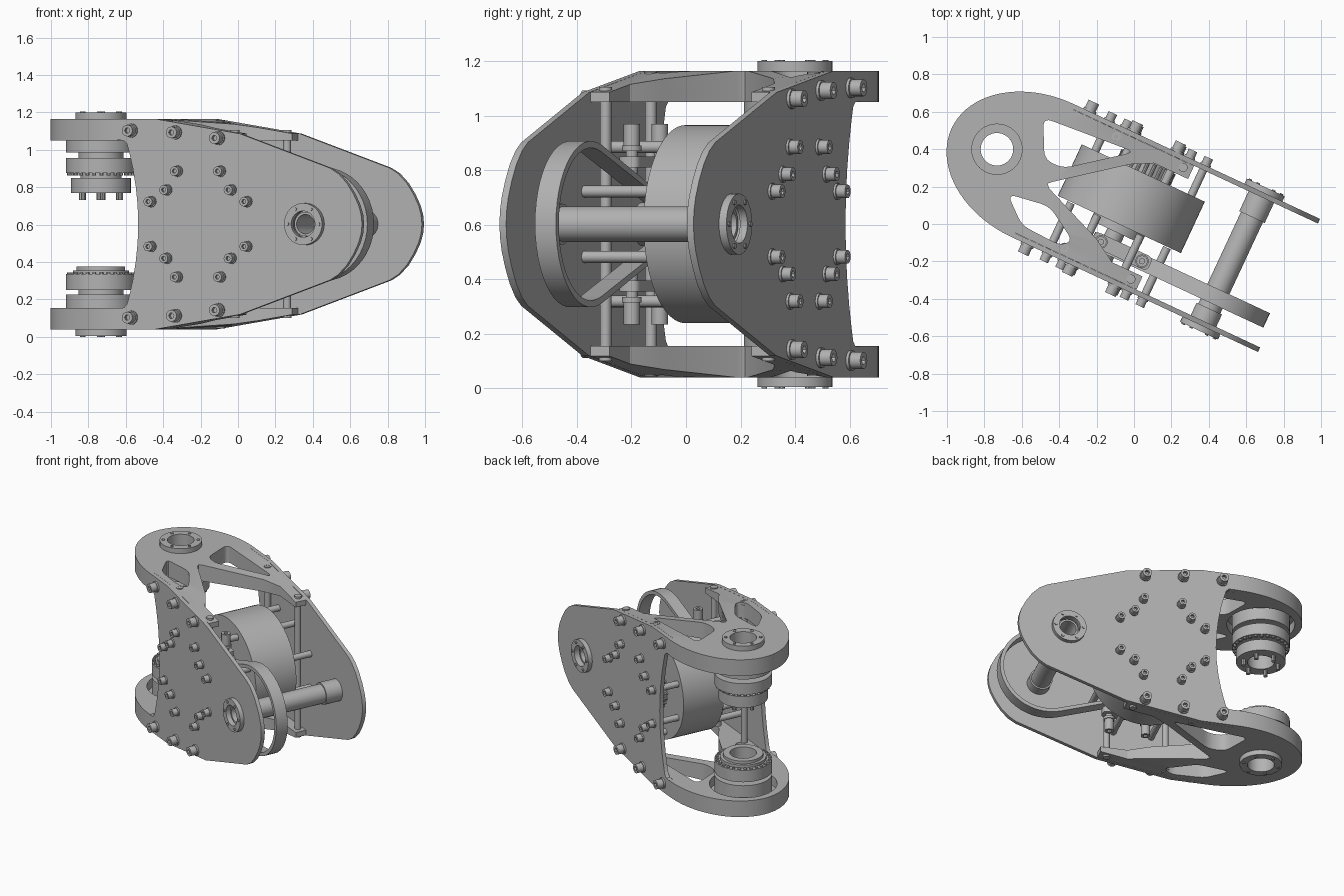
import bpy, bmesh, math
from mathutils import Vector

cube = bpy.data.objects.get("Cube")
if cube:
    bpy.data.objects.remove(cube, do_unlink=True)

grey = bpy.data.materials.new("machined_grey")
grey.use_nodes = True
grey.diffuse_color = (0.45, 0.45, 0.45, 1)
grey.node_tree.nodes["Principled BSDF"].inputs["Base Color"].default_value = (0.45, 0.45, 0.45, 1)

MID = 0.6025            # mirror height
TURN = math.radians(-25)
FRONT, BACK = (-0.34, -0.313), (0.445, 0.418)   # plate outer and inner faces


def circle(c, r, n=40):
    return [(c[0] + r * math.cos(2 * math.pi * i / n), c[1] + r * math.sin(2 * math.pi * i / n))
            for i in range(n)]


def rounded(points, r, steps=5):
    """Round the corners of a closed polygon with short quadratic curves."""
    out = []
    for i, p in enumerate(points):
        p = Vector(p)
        a, b = Vector(points[i - 1]) - p, Vector(points[(i + 1) % len(points)]) - p
        a = p + a.normalized() * min(r, a.length * 0.45)
        b = p + b.normalized() * min(r, b.length * 0.45)
        for s in range(steps + 1):
            t = s / steps
            out.append(tuple(a * (1 - t) ** 2 + p * 2 * t * (1 - t) + b * t * t))
    return out


def solid(bm, loops, d0, d1, axis="z"):
    """Extrude an outline (with holes) from d0 to d1 along z or along v."""
    edges = []
    for loop in loops:
        vs = [bm.verts.new((a, d0, b) if axis == "v" else (a, b, d0)) for a, b in loop]
        edges += [bm.edges.new((vs[i - 1], vs[i])) for i in range(len(vs))]
    normal = (0, 1, 0) if axis == "v" else (0, 0, 1)
    fill = bmesh.ops.triangle_fill(bm, edges=edges, use_beauty=True, normal=normal)
    faces = [g for g in fill["geom"] if isinstance(g, bmesh.types.BMFace)]
    ext = bmesh.ops.extrude_face_region(bm, geom=faces, use_keep_orig=True)
    moved = [g for g in ext["geom"] if isinstance(g, bmesh.types.BMVert)]
    bmesh.ops.translate(bm, verts=moved, vec=Vector(normal) * (d1 - d0))


def finish(name, bm, flip=False):
    if flip:
        for v in bm.verts:
            v.co.z = 2 * MID - v.co.z
    bmesh.ops.recalc_face_normals(bm, faces=bm.faces)
    for f in bm.faces:
        f.smooth = True
    for e in bm.edges:
        e.smooth = len(e.link_faces) == 2 and e.calc_face_angle(0) < 0.55
    mesh = bpy.data.meshes.new(name)
    bm.to_mesh(mesh)
    bm.free()
    mesh.materials.append(grey)
    ob = bpy.data.objects.new(name, mesh)
    ob.rotation_euler.z = TURN
    bpy.context.collection.objects.link(ob)
    return ob


def part(name, loops, d0, d1, axis="z", flip=False):
    bm = bmesh.new()
    solid(bm, loops, d0, d1, axis)
    return finish(name, bm, flip)


def bolt(bm, c, base, out, axis="v", r=0.03, h=0.05):
    """Socket head bolt: washer, head base and hollow hexagon top."""
    solid(bm, [circle(c, r * 1.2, 20)], base, base + out * h * 0.2, axis)
    solid(bm, [circle(c, r, 20)], base + out * h * 0.2, base + out * h * 0.6, axis)
    solid(bm, [circle(c, r, 20), circle(c, r * 0.5, 6)], base + out * h * 0.6, base + out * h, axis)


# Side plates
HUB = (0.556, MID)
upper = [(-0.43 - 0.07 * (z / 0.44) ** 2, z) for z in (0.1, 0.2, 0.3, 0.38, 0.43)]
upper += [(-0.515, 0.447), (-0.555, 0.45), (-0.555, 0.5625), (-0.33, 0.5625), (0.17, 0.483),
          (0.70, 0.30), (0.75, 0.27), (0.80, 0.22), (0.84, 0.16), (0.87, 0.10), (0.885, 0.05)]
outline = [(-0.43, 0)] + upper + [(0.89, 0)] + [(u, -z) for u, z in reversed(upper)]
outline = [(u, MID + z) for u, z in outline]

MOTOR = -0.07
ring_bolts = [(0.127, 0.283), (0.283, 0.12)]
signs = [(1, 1), (1, -1), (-1, 1), (-1, -1)]
standoffs = [(MOTOR + a * u, MID + b * z) for u, z in ring_bolts for a, b in signs]
inner_bolts = [(MOTOR + a * 0.19, MID + b * 0.183) for a, b in signs]
edge_bolts = [(u, MID + b * z) for u, z in [(-0.47, 0.5), (-0.21, 0.49), (0.044, 0.46)] for b in (1, -1)]

for side, (outer, inner), out in (("front", FRONT, -1), ("back", BACK, 1)):
    part(side + "_plate", [outline, circle(HUB, 0.075)], inner, outer, "v")
    bm = bmesh.new()
    for c in standoffs + inner_bolts:
        bolt(bm, c, outer, out, r=0.025, h=0.045)
    for c in edge_bolts:
        bolt(bm, c, outer, out, r=0.031, h=0.055)
    finish(side + "_plate_bolts", bm)
    # Shaft flange with its small screws
    bm = bmesh.new()
    solid(bm, [circle(HUB, 0.112), circle(HUB, 0.07)], outer, outer + out * 0.03, "v")
    for c in circle(HUB, 0.092, 6):
        solid(bm, [circle(c, 0.01, 10)], outer, outer + out * 0.036, "v")
    finish(side + "_shaft_flange", bm)
    # Rods between motor and plate
    bm = bmesh.new()
    for c in standoffs:
        solid(bm, [circle(c, 0.022, 16)], -0.04 if out < 0 else 0.26, inner, "v")
    finish(side + "_standoffs", bm)

# Cross shaft
part("cross_shaft", [circle(HUB, 0.065), circle(HUB, 0.052)], -0.34, 0.44, "v")
for name, d0, d1 in (("front_shaft_collar", -0.313, -0.24), ("back_shaft_collar", 0.30, 0.418)):
    part(name, [circle(HUB, 0.075), circle(HUB, 0.06)], d0, d1, "v")

# Motor
AXIS = (MOTOR, MID)
bm = bmesh.new()
solid(bm, [circle(AXIS, 0.363, 72)], -0.035, 0.268, "v")
solid(bm, [circle(AXIS, 0.15)], -0.08, -0.035, "v")
solid(bm, [circle(AXIS, 0.05)], -0.25, -0.08, "v")
solid(bm, [circle(AXIS, 0.15)], 0.268, 0.34, "v")
for i in range(24):
    a = 2 * math.pi * i / 24
    solid(bm, [circle((MOTOR + 0.15 * math.cos(a), MID + 0.15 * math.sin(a)), 0.01, 8)], 0.268, 0.335, "v")
finish("motor", bm)
part("small_pulley", [circle(AXIS, 0.08)], -0.21, -0.125, "v")


# Drive belt around the small and the large pulley
def belt(small, large, n=28):
    lean = math.acos((large - small) / (HUB[0] - MOTOR))
    pts = []
    for c, r, a0, a1 in ((HUB, large, lean - math.pi, math.pi - lean),
                         (AXIS, small, math.pi - lean, math.pi + lean)):
        for i in range(n + 1):
            a = a0 + (a1 - a0) * i / n
            pts.append((c[0] + r * math.cos(a), c[1] + r * math.sin(a)))
    return pts


part("drive_belt", [belt(0.1, 0.305), belt(0.081, 0.28)], -0.21, -0.125, "v")

# Arms
HEAD = (-0.833, 0.0525)
head = []
for i in range(41):
    a = math.pi / 2 + math.pi * i / 40
    head.append((-0.565 + 0.535 * math.cos(a), HEAD[1] + 0.3925 * math.sin(a)))
legs = [(-0.555, -0.34), (-0.555, -0.312), (-0.33, -0.312), (0.16, -0.312), (0.16, -0.235),
        (-0.02, -0.235), (-0.147, -0.157), (-0.49, -0.02), (-0.51, 0), (-0.49, 0.02),
        (-0.153, 0.281), (-0.04, 0.34), (0.16, 0.34), (0.16, 0.417), (-0.33, 0.417),
        (-0.555, 0.417), (-0.555, 0.445)]
arm = head + legs
windows = [rounded([(-0.68, 0.31), (-0.16, 0.35), (-0.47, 0.11), (-0.58, 0.11)], 0.05),
           rounded([(-0.68, -0.14), (-0.45, -0.105), (-0.26, -0.22), (-0.31, -0.27), (-0.54, -0.26)], 0.05)]
posts = [(-0.283, -0.274), (0.11, -0.274), (-0.283, 0.385), (0.11, 0.385)]

for side, flip in (("top", False), ("bottom", True)):
    bm = bmesh.new()
    solid(bm, [arm, circle(HEAD, 0.087)] + windows, 1.115, 1.165)
    solid(bm, [arm, circle(HEAD, 0.22)] + windows, 1.05, 1.115)
    for v in bm.verts:      # thin the legs towards their tips
        v.co.z = 1.05 + (v.co.z - 1.05) * (1 - 1.39 * max(0, v.co.x + 0.33))
    finish(side + "_arm", bm, flip)

    bm = bmesh.new()
    solid(bm, [circle(HEAD, 0.137), circle(HEAD, 0.087)], 1.165, 1.2)
    for c in circle(HEAD, 0.113, 6):
        solid(bm, [circle(c, 0.011, 10)], 1.165, 1.205)
    finish(side + "_joint_flange", bm, flip)

    bm = bmesh.new()
    for c in posts:
        bolt(bm, c, 1.14 if c[0] < 0 else 1.085, 1, "z", 0.024, 0.02)
    finish(side + "_post_bolts", bm, flip)

    # Bearing stack inside the joint: radius, lower and upper height
    if flip:
        stack = [(0.187, 0.98, 1.115), (0.12, 0.955, 0.98), (0.187, 0.87, 0.955),
                 (0.15, 0.85, 0.87), (0.13, 0.83, 0.85)]
    else:
        stack = [(0.187, 0.985, 1.115), (0.12, 0.955, 0.985), (0.187, 0.875, 0.955),
                 (0.11, 0.85, 0.875), (0.16, 0.77, 0.85)]
    bm = bmesh.new()
    for r, z0, z1 in stack:
        solid(bm, [circle(HEAD, r, 48), circle(HEAD, 0.087, 48)], z0, z1)
    for c in circle(HEAD, 0.172, 28):
        solid(bm, [circle(c, 0.011, 8)], 0.862, 0.88)
    if not flip:
        for c in circle(HEAD, 0.115, 6):
            solid(bm, [circle(c, 0.014, 10)], 0.73, 0.77)
    finish(side + "_bearing_stack", bm, flip)

    # Belt tensioner: bracket with two upright screws
    bm = bmesh.new()
    solid(bm, [rounded([(-0.17, -0.2), (0.17, -0.2), (0.17, -0.12), (-0.17, -0.12)], 0.03)], 0.81, 0.85)
    for u in (-0.12, 0.123):
        solid(bm, [circle((u, -0.162), 0.022, 20)], 0.78, 0.88)
        bolt(bm, (u, -0.162), 0.87, 1, "z", 0.03, 0.1)
    finish(side + "_tensioner", bm, flip)

# Upright posts joining the two arms
bm = bmesh.new()
for c in posts:
    solid(bm, [circle(c, 0.021, 16)], 0.1, 2 * MID - 0.1)
finish("upright_posts", bm)
